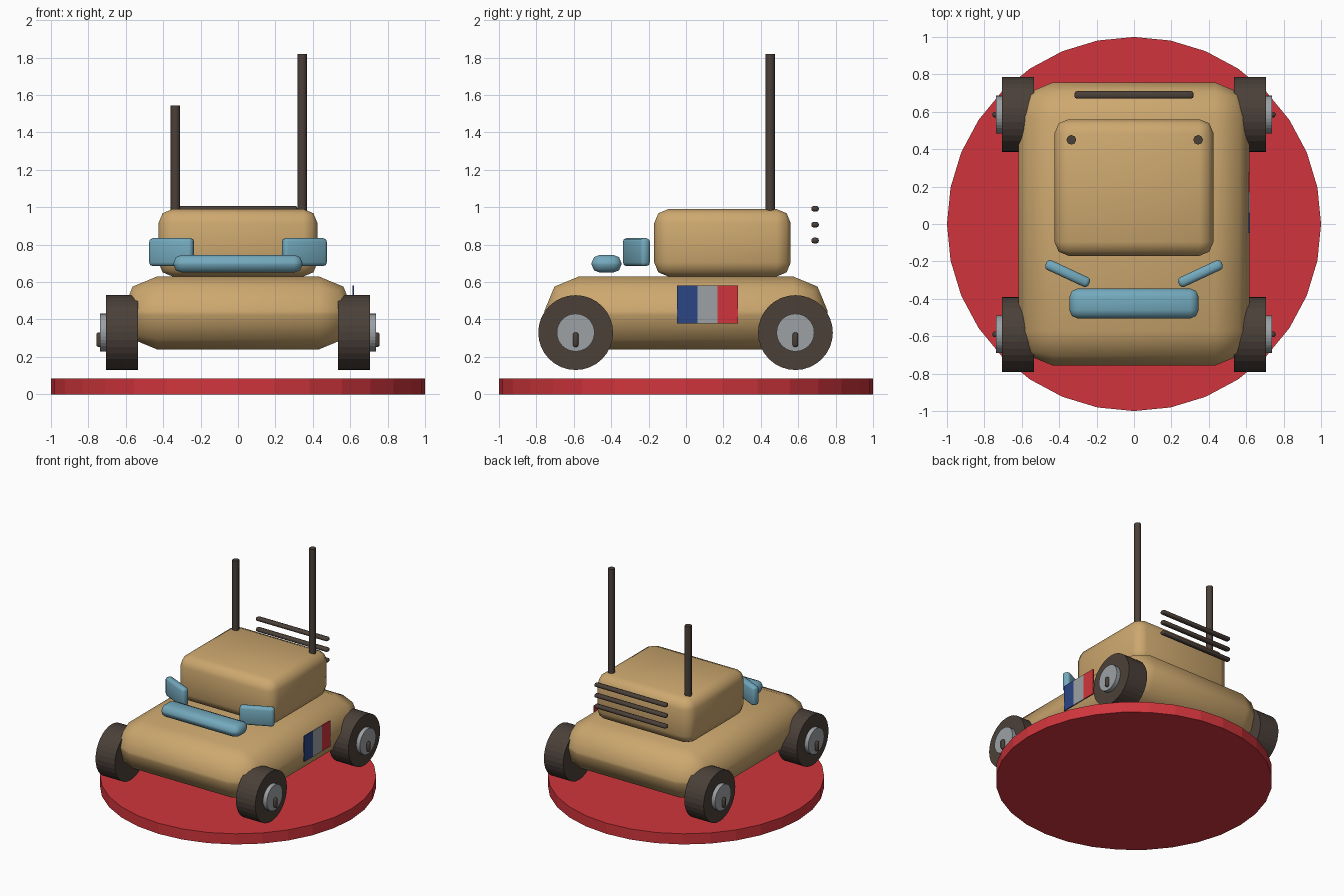
import bpy, bmesh, math
from mathutils import Matrix

cube = bpy.data.objects.get("Cube")
if cube:
    bpy.data.objects.remove(cube, do_unlink=True)


def material(name, hex_code):
    srgb = [int(hex_code[i:i + 2], 16) / 255 for i in (0, 2, 4)]
    color = [c / 12.92 if c < 0.04 else ((c + 0.055) / 1.055) ** 2.4 for c in srgb] + [1]
    m = bpy.data.materials.new(name)
    m.use_nodes = True
    m.diffuse_color = color
    m.node_tree.nodes["Principled BSDF"].inputs["Base Color"].default_value = color
    return m


tan = material("tan paint", "CDA86F")
red = material("red", "D0353C")
dark = material("dark brown", "4B4039")
teal = material("teal", "73A9BC")
grey = material("light grey", "9CA1A5")
blue = material("navy blue", "2B4583")


def finish(name, bm, mat, loc, turn=0, smooth_angle=None):
    mesh = bpy.data.meshes.new(name)
    bmesh.ops.recalc_face_normals(bm, faces=bm.faces)
    bm.to_mesh(mesh)
    bm.free()
    mesh.materials.append(mat)
    ob = bpy.data.objects.new(name, mesh)
    bpy.context.collection.objects.link(ob)
    ob.location = loc
    ob.rotation_euler.z = turn
    if smooth_angle:
        bpy.ops.object.select_all(action='DESELECT')
        ob.select_set(True)
        bpy.context.view_layer.objects.active = ob
        bpy.ops.object.shade_smooth_by_angle(angle=math.radians(smooth_angle))
    return ob


def box(name, mat, loc, size, bevel=0, turn=0):
    """Box with rounded edges, centred on loc."""
    bm = bmesh.new()
    bmesh.ops.create_cube(bm, size=1, matrix=Matrix.Diagonal((*size, 1)))
    if bevel:
        bmesh.ops.bevel(bm, geom=bm.edges[:], offset=bevel, segments=2,
                        profile=0.5, affect='EDGES')
    return finish(name, bm, mat, loc, turn, 60 if bevel else None)


def cylinder(name, mat, loc, radius, depth, sides, axis='Z', smooth=None):
    bm = bmesh.new()
    turn = Matrix.Rotation(math.pi / 2, 4, 'Y') if axis == 'X' else Matrix()
    bmesh.ops.create_cone(bm, cap_ends=True, segments=sides, radius1=radius,
                          radius2=radius, depth=depth, matrix=turn)
    return finish(name, bm, mat, loc, 0, smooth)


# Round stand
cylinder("stand", red, (0, 0, 0.0425), 1, 0.085, 32)

# Body and cabin
box("body", tan, (0, 0, 0.435), (1.235, 1.515, 0.39), 0.185)
box("cabin", tan, (0, 0.195, 0.81), (0.85, 0.73, 0.36), 0.075)

# Hood bar and angled mirrors
box("hood_bar", teal, (0, -0.425, 0.698), (0.69, 0.16, 0.095), 0.044)
for side, label in ((1, "left"), (-1, "right")):
    box(label + "_mirror", teal, (side * 0.355, -0.265, 0.76),
        (0.255, 0.056, 0.15), 0.02, side * math.radians(25))

    # Wheels with hub and peg
    for y, end in ((-0.59, "front"), (0.585, "rear")):
        name = f"{end}_{label}_"
        cylinder(name + "wheel", dark, (side * 0.62, y, 0.33), 0.2, 0.17, 32, 'X')
        cylinder(name + "hub", grey, (side * 0.68, y, 0.33), 0.101, 0.115, 32, 'X')
        box(name + "peg", dark, (side * 0.74, y, 0.292), (0.035, 0.03, 0.078), 0.012)

# Antennas of unequal height
for label, x, top in (("left", 0.343, 1.82), ("right", -0.335, 1.545)):
    cylinder(label + "_antenna", dark, (x, 0.45, (top + 0.95) / 2),
             0.026, top - 0.95, 8, smooth=50)

# Rear rack bars
for i in range(3):
    box(f"rack_bar_{i + 1}", dark, (0, 0.69, 0.822 + i * 0.085),
        (0.635, 0.04, 0.03), 0.012)

# Three-stripe panel on the left side
for i, mat in enumerate((blue, grey, red)):
    box(f"side_stripe_{i + 1}", mat, (0.617, 0.006 + i * 0.109, 0.48),
        (0.008, 0.109, 0.205))
